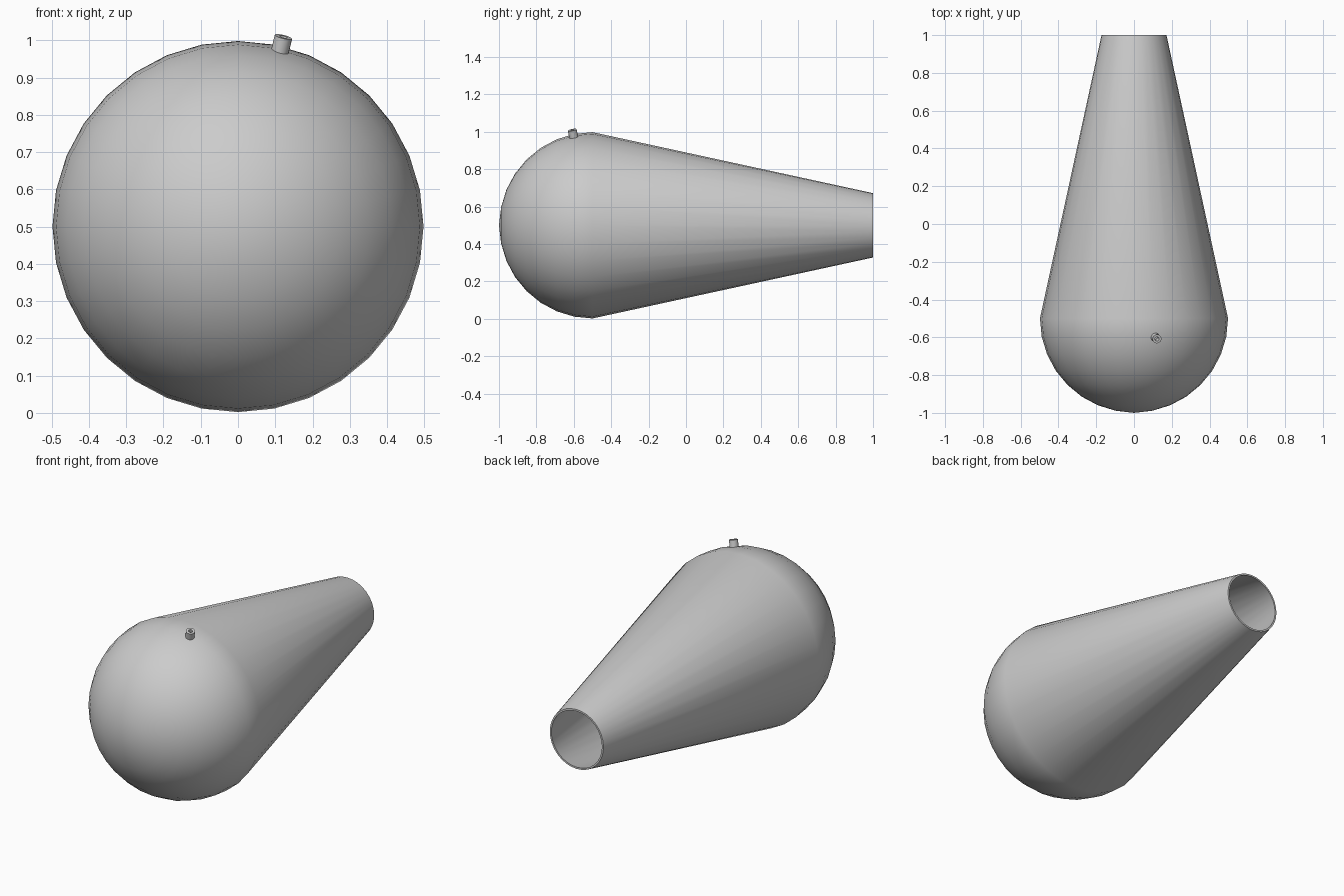
import bpy, bmesh, math
from mathutils import Vector

if "Cube" in bpy.data.objects:
    bpy.data.objects.remove(bpy.data.objects["Cube"])


def lathe(name, profile, sides, origin, axis, closed=False):
    """Revolve (radius, height) points about the given axis."""
    bm = bmesh.new()
    verts = [bm.verts.new((r, 0, h)) for r, h in profile]
    pairs = list(zip(verts, verts[1:]))
    if closed:
        pairs.append((verts[-1], verts[0]))
    edges = [bm.edges.new(p) for p in pairs]
    bmesh.ops.spin(bm, geom=verts + edges, cent=(0, 0, 0), axis=(0, 0, 1),
                   angle=math.tau, steps=sides, use_duplicate=False)
    bmesh.ops.remove_doubles(bm, verts=bm.verts, dist=1e-5)
    bmesh.ops.recalc_face_normals(bm, faces=bm.faces)
    mesh = bpy.data.meshes.new(name)
    bm.to_mesh(mesh)
    bm.free()
    obj = bpy.data.objects.new(name, mesh)
    bpy.context.collection.objects.link(obj)
    obj.location = origin
    obj.rotation_mode = 'QUATERNION'
    obj.rotation_quaternion = Vector(axis).to_track_quat('Z', 'Y')
    bpy.ops.object.select_all(action='DESELECT')
    obj.select_set(True)
    bpy.context.view_layer.objects.active = obj
    bpy.ops.object.shade_smooth_by_angle(angle=math.radians(35))
    return obj


def dome(radius, n=8):
    """Quarter arc from the front pole to the widest ring."""
    return [(radius * math.sin(i * math.pi / 2 / n),
             -radius * math.cos(i * math.pi / 2 / n)) for i in range(n + 1)]


CENTRE = Vector((0, -0.5, 0.5))
R, WALL = 0.498, 0.01

# Hollow bulb: round front, tapering sleeve, open rim at the back
outer = dome(R) + [(0.172, 1.5)]
outer[0] = (0, -0.5)
inner = dome(R - WALL) + [(0.172 - WALL, 1.5)]
lathe("bulb_shell", outer + inner[::-1], 32, CENTRE, (0, 1, 0))

# Small tube spout standing out of the top of the dome
direction = Vector((0.228, -0.203, 0.952)).normalized()
lathe("spout", [(0.024, 0.475), (0.024, 0.535), (0.011, 0.535), (0.011, 0.475)],
      16, CENTRE, direction, closed=True)
